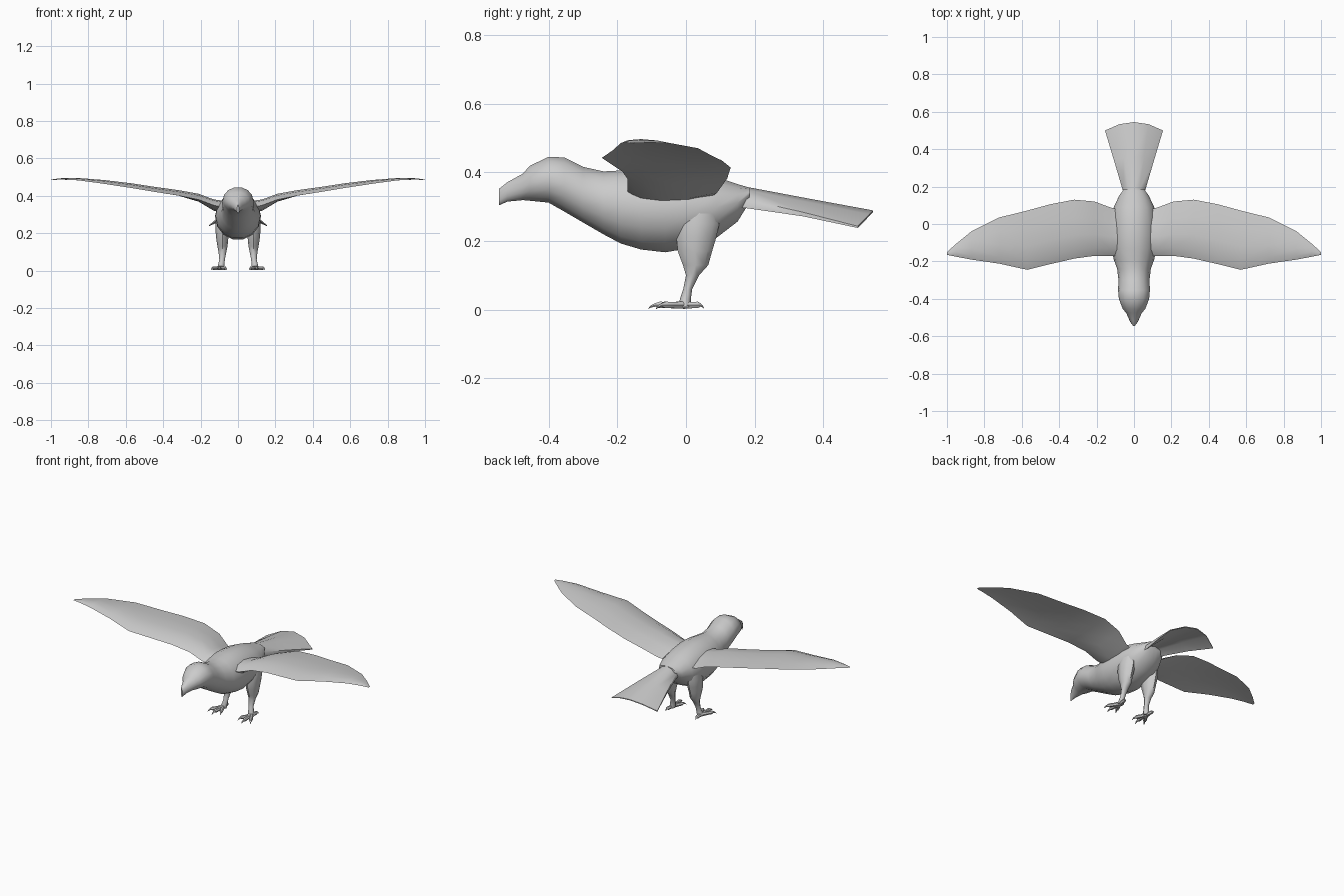
import bpy, bmesh, math
from mathutils import Vector

if "Cube" in bpy.data.objects:
    bpy.data.objects.remove(bpy.data.objects["Cube"])


def loft(name, rings, angle=50):
    """Skin a list of closed point rings, cap both ends, shade smooth."""
    bm = bmesh.new()
    loops = [[bm.verts.new(p) for p in r] for r in rings]
    n = len(loops[0])
    for a, b in zip(loops, loops[1:]):
        for i in range(n):
            j = (i + 1) % n
            bm.faces.new((a[i], a[j], b[j], b[i]))
    bm.faces.new(loops[0])
    bm.faces.new(loops[-1])
    bmesh.ops.recalc_face_normals(bm, faces=bm.faces)
    me = bpy.data.meshes.new(name)
    bm.to_mesh(me)
    bm.free()
    ob = bpy.data.objects.new(name, me)
    bpy.context.collection.objects.link(ob)
    bpy.ops.object.select_all(action='DESELECT')
    ob.select_set(True)
    bpy.context.view_layer.objects.active = ob
    bpy.ops.object.shade_smooth_by_angle(angle=math.radians(angle))
    return ob


def circle(n):
    return [(math.cos(2 * math.pi * i / n), math.sin(2 * math.pi * i / n)) for i in range(n)]


# Body, head and beak: (y, bottom z, top z, half width)
body = [(-.545, .303, .352, .005), (-.52, .314, .372, .022), (-.475, .318, .397, .042),
        (-.455, .316, .42, .06), (-.40, .31, .447, .081), (-.353, .283, .445, .085),
        (-.30, .252, .418, .083), (-.24, .217, .405, .09), (-.19, .19, .408, .108),
        (-.13, .172, .415, .12), (-.06, .164, .417, .123), (.03, .18, .405, .12),
        (.09, .208, .388, .108), (.15, .255, .367, .08), (.185, .312, .356, .055)]
loft("body", [[(w * c, y, (lo + hi) / 2 + (hi - lo) / 2 * s) for c, s in circle(14)]
              for y, lo, hi, w in body])

# Tail fan, arched across: (y centre, y edge, z centre, z edge, half width, thickness)
tail = [(.10, .10, .372, .335, .06, .03), (.19, .18, .355, .32, .06, .025),
        (.36, .34, .323, .284, .107, .012), (.545, .50, .289, .243, .155, .005)]
rings = []
for yc, ye, zc, ze, w, t in tail:
    top = [(w * u, yc + (ye - yc) * u * u, zc + (ze - zc) * u * u) for u in (-1, -.5, 0, .5, 1)]
    rings.append(top + [(x, y, z - t) for x, y, z in reversed(top)])
loft("tail", rings)

# Wing sections: (x, front y, back y, front z, back z, upper bulge, lower bulge)
wing = [(.06, -.17, .07, .335, .325, .04, -.03), (.13, -.17, .09, .35, .34, .035, -.025),
        (.21, -.17, .12, .38, .382, .03, -.012), (.32, -.185, .13, .402, .414, .024, -.003),
        (.45, -.215, .105, .422, .434, .022, .006), (.57, -.245, .072, .442, .45, .022, .01),
        (.72, -.212, .035, .465, .47, .018, .01), (.87, -.19, -.04, .485, .484, .012, .006),
        (.95, -.175, -.105, .487, .487, .007, .001), (1.0, -.165, -.15, .485, .486, .002, -.002)]


def wing_ring(s, x, yf, yb, zf, zb, up, lo):
    def at(t, h):
        return (s * x, yf + (yb - yf) * t, zf + (zb - zf) * t + h)
    return [at(0, 0), at(.15, up * .75), at(.4, up), at(.7, up * .7),
            at(1, 0), at(.7, lo * .7), at(.4, lo), at(.15, lo * .75)]


# Leg rings: (z, x, y, x radius, y radius)
leg = [(.30, .082, .04, .03, .055), (.25, .083, .035, .038, .062), (.21, .083, .03, .037, .058),
       (.17, .084, .026, .032, .05), (.13, .083, .028, .027, .037), (.10, .083, .019, .021, .019),
       (.06, .085, .005, .015, .013), (.03, .09, -.002, .017, .016), (.008, .094, -.004, .018, .018)]


def toe(name, base, direction, length):
    """Round toe ending in a thin hooked claw."""
    d = Vector(direction).normalized()
    side = Vector((-d.y, d.x, 0))
    rings = []
    for t, z, r in ((0, .014, .013), (.4, .013, .010), (.68, .014, .011),
                    (.8, .014, .006), (.92, .010, .004), (1, .003, .001)):
        c = Vector(base) + d * length * t
        rings.append([c + side * r * a + Vector((0, 0, z + r * b)) for a, b in circle(6)])
    loft(name, rings)


for s, label in ((1, "left"), (-1, "right")):
    loft(label + "_wing", [wing_ring(s, *row) for row in wing])
    loft(label + "_leg", [[(s * (x + rx * c), y + ry * q, z) for c, q in circle(8)]
                          for z, x, y, rx, ry in leg])
    # Three toes forward, one back
    for part, dx, dy, ln in (("inner", -.45, -1, .09), ("middle", .05, -1, .105),
                             ("outer", .6, -1, .095), ("rear", .1, 1, .058)):
        toe(f"{label}_{part}_toe", (s * .096, -.005, 0), (s * dx, dy, 0), ln)
